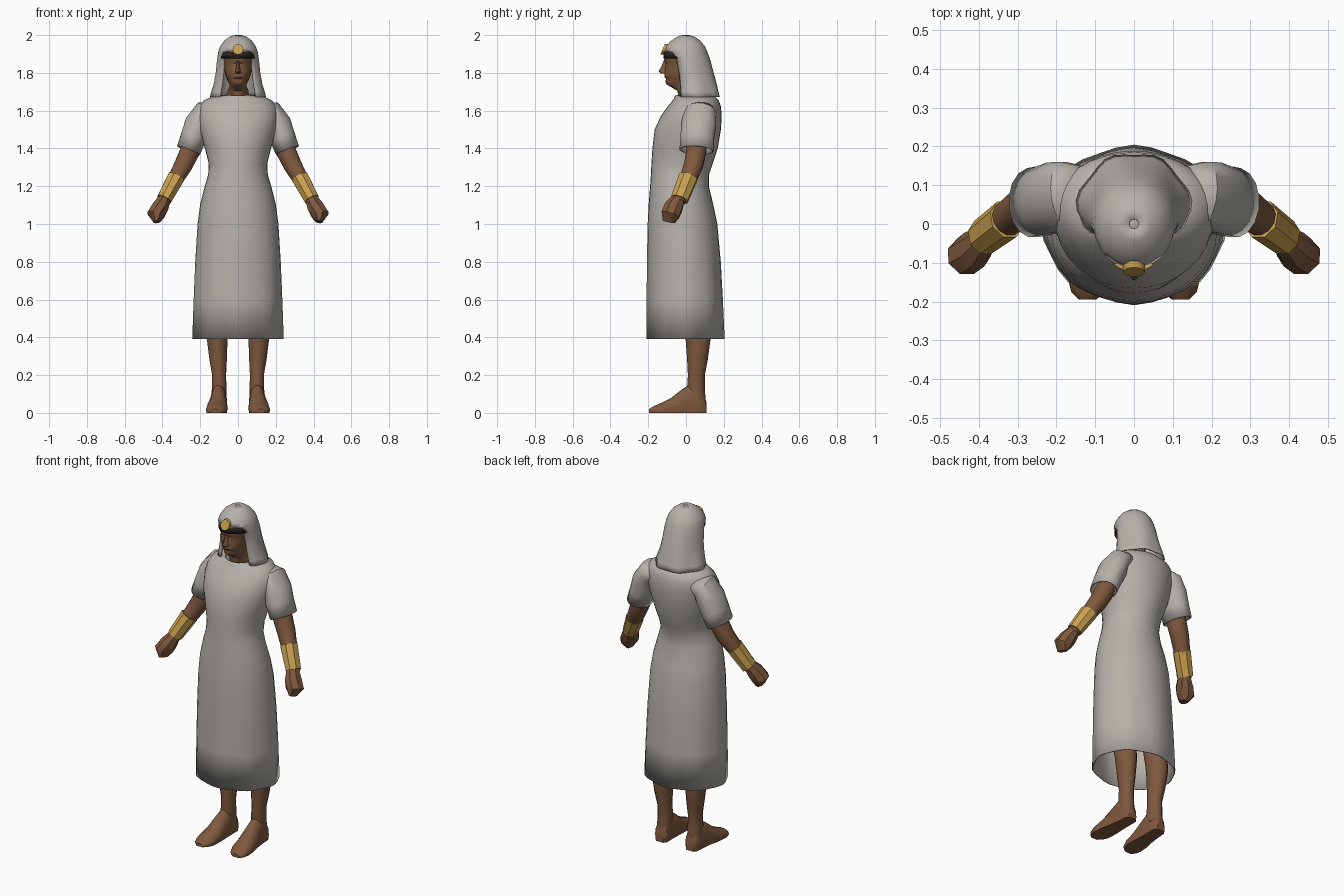
import bpy, bmesh, math
from mathutils import Vector


def mat(name, r, g, b):
    m = bpy.data.materials.new(name)
    m.diffuse_color = (r, g, b, 1)
    return m


LINEN = mat("pale linen", 0.47, 0.44, 0.405)
SKIN = mat("brown skin", 0.21, 0.098, 0.048)
GOLD = mat("gold", 0.60, 0.36, 0.08)
DARK = mat("dark band", 0.02, 0.017, 0.016)


def skin(name, rings, m, closed=True, caps=True, thick=0, mirror=False, skip=None):
    """Bridge rings of points into a surface."""
    bm = bmesh.new()
    vs = [[bm.verts.new(p) for p in r] for r in rings]
    n = len(rings[0])
    for i in range(len(vs) - 1):
        for j in range(n if closed else n - 1):
            if skip and skip(i, j):
                continue
            k = (j + 1) % n
            bm.faces.new((vs[i][j], vs[i][k], vs[i + 1][k], vs[i + 1][j]))
    if caps:
        bm.faces.new(vs[0])
        bm.faces.new(vs[-1])
    bmesh.ops.recalc_face_normals(bm, faces=bm.faces)
    me = bpy.data.meshes.new(name)
    bm.to_mesh(me)
    bm.free()
    me.materials.append(m)
    ob = bpy.data.objects.new(name, me)
    bpy.context.collection.objects.link(ob)
    if thick:
        s = ob.modifiers.new("thickness", 'SOLIDIFY')
        s.thickness, s.offset = thick, 0
    if mirror:
        ob.modifiers.new("mirror", 'MIRROR')
    return ob


def flat_ring(z, cx, front, back, rx, n=28, wave=0, freq=6):
    """Horizontal oval from y=front to y=back; angle 0 is the front."""
    cy, ry, pts = (front + back) / 2, (back - front) / 2, []
    for j in range(n):
        a = 2 * math.pi * j / n
        k = 1 + wave * math.cos(freq * a)
        pts.append((cx + rx * k * math.sin(a), cy - ry * k * math.cos(a), z))
    return pts


def tube(name, stations, m, n, **kw):
    """Limb along stations (x, y, z, radius across, radius deep)."""
    P = [Vector(s[:3]) for s in stations]
    rings = []
    for i, s in enumerate(stations):
        t = (P[min(i + 1, len(P) - 1)] - P[max(i - 1, 0)]).normalized()
        u = t.cross(Vector((0, 1, 0))).normalized()
        v = t.cross(u)
        rings.append([P[i] + u * s[3] * math.cos(a) + v * s[4] * math.sin(a)
                      for a in (2 * math.pi * (j + 0.5) / n for j in range(n))])
    return skin(name, rings, m, **kw)


# robe: z, front y, back y, half width, hem waviness
robe = [(0.39, -0.203, 0.198, 0.235, 0.018), (0.6, -0.203, 0.19, 0.229, 0.012),
        (0.8, -0.203, 0.18, 0.222, 0.006), (1.0, -0.2, 0.163, 0.211, 0),
        (1.1, -0.195, 0.142, 0.198, 0), (1.2, -0.187, 0.118, 0.173, 0),
        (1.26, -0.183, 0.118, 0.155, 0), (1.32, -0.18, 0.138, 0.152, 0),
        (1.4, -0.175, 0.165, 0.172, 0), (1.5, -0.163, 0.182, 0.2, 0),
        (1.57, -0.13, 0.186, 0.208, 0), (1.62, -0.095, 0.182, 0.203, 0),
        (1.65, -0.07, 0.172, 0.18, 0), (1.668, -0.058, 0.155, 0.145, 0),
        (1.68, -0.056, 0.12, 0.085, 0)]
skin("robe", [flat_ring(z, 0, f, b, w, 32, wv, 8) for z, f, b, w, wv in robe],
     LINEN, caps=False, thick=0.006)

# sleeves
tube("sleeves", [(0.11, 0.085, 1.605, 0.045, 0.06), (0.175, 0.075, 1.59, 0.062, 0.085),
                 (0.208, 0.068, 1.53, 0.072, 0.09), (0.235, 0.06, 1.46, 0.067, 0.088),
                 (0.262, 0.055, 1.39, 0.063, 0.088)],
     LINEN, 16, caps=False, thick=0.006, mirror=True)

# arms, bracelets and fists
tube("arms", [(0.2, 0.06, 1.55, 0.05, 0.05), (0.252, 0.055, 1.39, 0.055, 0.055),
              (0.29, 0.04, 1.31, 0.05, 0.052), (0.335, 0.008, 1.23, 0.042, 0.045),
              (0.395, -0.04, 1.12, 0.034, 0.036)], SKIN, 12, mirror=True)
tube("bracelets", [(0.328, 0.012, 1.247, 0.049, 0.053), (0.391, -0.035, 1.13, 0.042, 0.049)],
     GOLD, 8, mirror=True)
tube("fists", [(0.385, -0.035, 1.14, 0.032, 0.034), (0.412, -0.066, 1.088, 0.047, 0.052),
               (0.434, -0.083, 1.05, 0.05, 0.052), (0.428, -0.092, 1.012, 0.02, 0.035)],
     SKIN, 8, mirror=True)

# legs: z, centre x, front y, back y, half width
legs = [(0.06, 0.1, 0.015, 0.105, 0.042), (0.12, 0.1, 0.005, 0.1, 0.04),
        (0.2, 0.1, 0.01, 0.1, 0.038), (0.28, 0.105, 0.006, 0.115, 0.047),
        (0.39, 0.11, -0.002, 0.13, 0.056), (0.55, 0.11, -0.03, 0.115, 0.06),
        (0.85, 0.1, -0.09, 0.1, 0.075)]
skin("legs", [flat_ring(z, c, f, b, w, 14) for z, c, f, b, w in legs], SKIN, mirror=True)

# feet: y, centre x, half width, height, flattened on the ground
feet = [(0.108, 0.1, 0.026, 0.06), (0.09, 0.1, 0.041, 0.11), (0.035, 0.102, 0.043, 0.165),
        (-0.02, 0.105, 0.047, 0.128), (-0.08, 0.11, 0.056, 0.08),
        (-0.14, 0.114, 0.057, 0.05), (-0.175, 0.117, 0.045, 0.035), (-0.195, 0.12, 0.022, 0.02)]
skin("feet", [[(c + w * math.cos(a), y, max(0, h * (0.3 + 0.7 * math.sin(a))))
               for a in (2 * math.pi * j / 14 for j in range(14))]
              for y, c, w, h in feet], SKIN, mirror=True)

# head and neck: z, front y, back y, half width
head = [(1.62, -0.035, 0.09, 0.06), (1.705, -0.045, 0.085, 0.056), (1.728, -0.085, 0.08, 0.045),
        (1.74, -0.104, 0.08, 0.046), (1.755, -0.109, 0.08, 0.053), (1.768, -0.106, 0.08, 0.059),
        (1.778, -0.115, 0.08, 0.063), (1.79, -0.114, 0.08, 0.067), (1.82, -0.113, 0.08, 0.073),
        (1.85, -0.106, 0.08, 0.076), (1.866, -0.116, 0.08, 0.078), (1.9, -0.112, 0.08, 0.079),
        (1.94, -0.085, 0.07, 0.07), (1.97, -0.05, 0.05, 0.04)]
skin("head", [flat_ring(z, 0, f, b, w, 24) for z, f, b, w in head], SKIN)

# nose: z, tip y, half width
nose = [(1.866, -0.118, 0.008), (1.835, -0.13, 0.011), (1.808, -0.146, 0.017),
        (1.798, -0.135, 0.019)]
skin("nose", [[(-w, -0.098, z), (-w * 0.5, t + 0.006, z), (0, t, z),
               (w * 0.5, t + 0.006, z), (w, -0.098, z)] for z, t, w in nose], SKIN)

# head cloth: z, centre y, front depth, back depth, half width
cloth = [(1.998, 0.0, 0.012, 0.012, 0.012), (1.99, 0.0, 0.042, 0.042, 0.042),
         (1.97, 0.0, 0.075, 0.072, 0.07), (1.94, 0.0, 0.103, 0.097, 0.091),
         (1.913, 0.0, 0.113, 0.109, 0.101), (1.87, 0.005, 0.07, 0.12, 0.108),
         (1.8, 0.012, 0.06, 0.133, 0.115), (1.74, 0.022, 0.066, 0.14, 0.126),
         (1.7, 0.03, 0.074, 0.142, 0.137), (1.672, 0.035, 0.08, 0.145, 0.144)]
N = 36
rings = []
for i, (z, cy, f, b, w) in enumerate(cloth):
    ring = []
    for j in range(N):
        a = 2 * math.pi * j / N
        k = 1 + max(0, i - 5) * 0.009 * math.cos(7 * a)
        d = f if math.cos(a) > 0 else b
        ring.append((w * k * math.sin(a), cy - d * k * math.cos(a), z))
    rings.append(ring)
cover = skin("head_cloth", rings, LINEN, caps=False, thick=0.006,
             skip=lambda i, j: i >= 4 and (j < 4 or j >= N - 4))
crown = skin("cloth_crown", [rings[0], [(x * 0.3, y * 0.3, 2.0) for x, y, z in rings[0]]], LINEN)


def strip(name, z0, z1, rx, ry, span, m):
    """Thin curved plate across the forehead."""
    angles = [math.radians(span) * (j / 8 - 1) for j in range(17)]
    skin(name, [[(rx * math.sin(a), -ry * math.cos(a), z) for a in angles]
                for z in (z0, z1)], m, closed=False, caps=False, thick=0.006)


# brow band, gold trim and round ornament
strip("brow_band", 1.876, 1.914, 0.094, 0.117, 75, DARK)
strip("gold_trim", 1.909, 1.917, 0.097, 0.12, 30, GOLD)
skin("brow_ornament", [[(0.028 * math.cos(a), y + 0.12 * 0.1 * math.sin(a),
                         1.925 + 0.028 * math.sin(a))
                        for a in (2 * math.pi * j / 16 for j in range(16))]
                       for y in (-0.105, -0.124)], GOLD)

# smooth shading with sharp edges kept
for ob in bpy.data.objects:
    ob.select_set(True)
    bpy.context.view_layer.objects.active = ob
bpy.ops.object.shade_smooth_by_angle(angle=math.radians(38))
